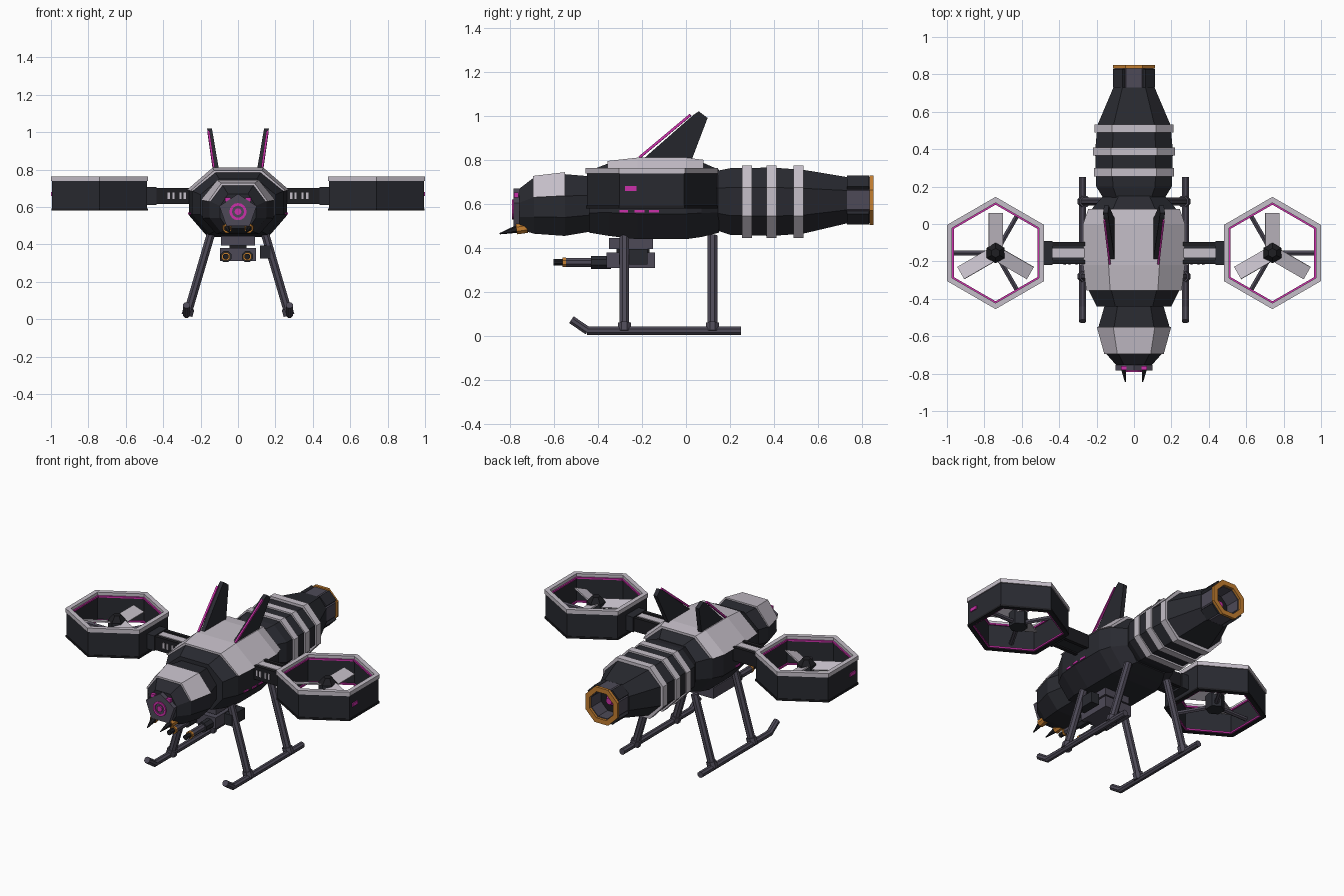
import bpy, bmesh, math
from mathutils import Vector, Matrix

if "Cube" in bpy.data.objects:
    bpy.data.objects.remove(bpy.data.objects["Cube"])


def material(name, rgb):
    m = bpy.data.materials.new(name)
    m.diffuse_color = (*rgb, 1)
    m.use_nodes = True
    m.node_tree.nodes["Principled BSDF"].inputs["Base Color"].default_value = m.diffuse_color
    return m


DARK = material("dark_hull", (0.022, 0.023, 0.030))
BLACK = material("black_trim", (0.013, 0.013, 0.016))
GREY = material("purple_grey_metal", (0.075, 0.068, 0.095))
WHITE = material("pale_panel", (0.56, 0.52, 0.58))
PINK = material("magenta_light", (0.60, 0.03, 0.40))
ORANGE = material("orange_metal", (0.55, 0.21, 0.03))


def make(name, verts, faces, mat):
    me = bpy.data.meshes.new(name)
    me.from_pydata([tuple(v) for v in verts], [], faces)
    bm = bmesh.new()
    bm.from_mesh(me)
    bmesh.ops.recalc_face_normals(bm, faces=bm.faces)
    bm.to_mesh(me)
    bm.free()
    me.materials.append(mat)
    ob = bpy.data.objects.new(name, me)
    bpy.context.collection.objects.link(ob)
    return ob


def bridge(name, rings, mat, closed=False):
    """Skin a list of equal rings; closed joins last to first (hollow tubes)."""
    n, k = len(rings[0]), len(rings)
    verts = [v for r in rings for v in r]
    faces = []
    for i in range(k if closed else k - 1):
        a, b = i * n, (i + 1) % k * n
        faces += [(a + j, a + (j + 1) % n, b + (j + 1) % n, b + j) for j in range(n)]
    if not closed:
        faces += [tuple(range(n)), tuple(range((k - 1) * n, k * n))]
    return make(name, verts, faces, mat)


def hull(name, rows, mat, shape, top_only=False, grow=0.0):
    """Loft eight-sided sections along y. rows: y, half width, low z, high z."""
    top, bot, up, low = shape
    rings = []
    for y, w, z0, z1 in rows:
        h = z1 - z0
        zu, zl = z0 + up * h, z0 + low * h
        w, z1, z0 = w + grow, z1 + grow, z0 - grow
        half = [(w, zu), (w * top, z1)]
        pts = half + [(-x, z) for x, z in reversed(half)]
        if not top_only:
            pts += [(-w, zl), (-w * bot, z0), (w * bot, z0), (w, zl)]
        rings.append([(x, y, z) for x, z in pts])
    return bridge(name, rings, mat)


def box(name, c, size, mat, rot=None):
    m = Matrix.Translation(c) @ (rot.to_4x4() if rot else Matrix())
    v = [m @ Vector((x * size[0] / 2, y * size[1] / 2, z * size[2] / 2))
         for x in (-1, 1) for y in (-1, 1) for z in (-1, 1)]
    f = [(0, 1, 3, 2), (4, 6, 7, 5), (0, 4, 5, 1), (2, 3, 7, 6), (0, 2, 6, 4), (1, 5, 7, 3)]
    return make(name, v, f, mat)


def rod(name, a, b, r, mat, n=8, r2=None):
    a, b = Vector(a), Vector(b)
    q = (b - a).to_track_quat('Z', 'Y')
    circ = [Vector((math.cos(2 * math.pi * (j + .5) / n), math.sin(2 * math.pi * (j + .5) / n), 0))
            for j in range(n)]
    return bridge(name, [[p + q @ (c * s) for c in circ]
                         for p, s in ((a, r), (b, r if r2 is None else r2))], mat)


def tube(name, c, axis, ro, ri, length, mat, n=6, phase=0.0):
    """Hollow prism starting at c and running along axis ('Y' or 'Z')."""
    rings = []
    for r, d in ((ro, 0), (ro, length), (ri, length), (ri, 0)):
        ring = []
        for j in range(n):
            t = phase + 2 * math.pi * j / n
            u, v = r * math.cos(t), r * math.sin(t)
            off = (u, v, d) if axis == 'Z' else (u, d, v)
            ring.append(Vector(c) + Vector(off))
        rings.append(ring)
    return bridge(name, rings, mat, closed=True)


# Fuselage with pale roof shell
BODY = (0.5, 0.62, 0.70, 0.32)
hull("fuselage", [(-.44, .20, .47, .75), (-.35, .245, .455, .785), (-.22, .262, .44, .80),
                  (0, .262, .44, .80), (.07, .235, .45, .79), (.15, .165, .47, .755)], DARK, BODY)
hull("roof_shell", [(-.355, .245, .455, .785), (-.22, .262, .44, .80), (0, .262, .44, .80),
                    (.08, .235, .45, .79)], WHITE, BODY, True, .01)

# Nose with pale hood
NOSE = (0.56, 0.6, 0.65, 0.3)
hull("nose", [(-.43, .155, .475, .725), (-.55, .19, .455, .735), (-.69, .152, .465, .72),
              (-.755, .095, .485, .67)], DARK, NOSE)
hull("nose_hood", [(-.55, .19, .455, .735), (-.695, .150, .465, .718)], WHITE, NOSE, True, .009)
pent = [(0.105 * math.sin(t), 0.575 + 0.095 * math.cos(t))
        for t in (2 * math.pi * j / 5 for j in range(5))]
bridge("nose_plate", [[(x, y, z) for x, z in pent] for y in (-.755, -.783)], GREY)
tube("lamp_ring", (0, -.79, .575), 'Y', .046, .032, .009, PINK, 16)
rod("lamp_core", (0, -.783, .575), (0, -.79, .575), .018, PINK, 12)
for s in (-1, 1):
    box("nose_light", (s * .055, -.77, .64), (.028, .02, .022), PINK)
    rod("fang_socket", (s * .06, -.72, .492), (s * .057, -.768, .485), .025, ORANGE)
    rod("fang", (s * .057, -.76, .488), (s * .046, -.845, .465), .019, BLACK, 6, .003)

# Tail boom with pale bands
TAIL = (0.56, 0.56, 0.71, 0.29)
hull("tail_boom", [(.14, .165, .48, .75), (.2, .202, .46, .762), (.39, .208, .455, .765),
                   (.53, .195, .465, .755), (.73, .11, .512, .722)], DARK, TAIL)
for y, w in ((.255, .203), (.365, .206), (.488, .199)):
    hull("tail_band", [(y, w, .458, .762), (y + .045, w, .458, .762)], WHITE, TAIL, False, .012)

# Exhaust nozzle
tube("nozzle", (0, .715, .617), 'Y', .113, .085, .12, GREY, 8, math.pi / 8)
tube("nozzle_ring", (0, .832, .617), 'Y', .122, .09, .018, ORANGE, 8, math.pi / 8)
rod("nozzle_back", (0, .72, .617), (0, .74, .617), .095, BLACK)
rod("nozzle_core", (0, .74, .617), (0, .775, .617), .04, PINK, 8, .02)
for k in range(4):
    t = math.pi / 4 + k * math.pi / 2
    box("nozzle_flap", (.113 * math.cos(t), .78, .617 + .113 * math.sin(t)),
        (.018, .10, .07), DARK, Matrix.Rotation(-t, 3, 'Y'))

for s in (-1, 1):
    # Leaning tail fin with lit leading edge
    outline = [(-.21, .79), (.035, 1.005), (.058, 1.02), (.098, .99), (.02, .785)]
    bridge("fin", [[(s * (.115 + (z - .8) * .17 + d), y, z) for y, z in outline]
                   for d in (-.013, .013)], DARK)
    rod("fin_light", (s * .13, -.212, .81), (s * .158, .02, 1.004), .008, PINK, 4)

    # Side dashes
    for y, x in ((-.28, .252), (-.21, .262), (-.145, .262)):
        box("side_dash", (s * x, y, .566), (.009, .045, .011), PINK)

    # Rotor arm
    box("arm", (s * .37, -.155, .658), (.26, .085, .07), DARK)
    for dy in (-.048, .048):
        box("arm_rail", (s * .37, -.155 + dy, .658), (.25, .022, .086), BLACK)
    box("arm_strip", (s * .37, -.155, .695), (.22, .05, .008), WHITE)
    box("arm_collar", (s * .462, -.155, .658), (.055, .13, .095), DARK)
    for x in (.285, .308, .345, .37):
        box("arm_tick", (s * x, -.216, .66), (.012, .006, .036), WHITE)

    # Hexagonal duct
    cx, cy = s * .74, -.155
    up = math.pi / 2
    tube("duct_wall", (cx, cy, .588), 'Z', .293, .267, .152, DARK, 6, up)
    tube("duct_rim", (cx, cy, .738), 'Z', .30, .268, .026, WHITE, 6, up)
    tube("duct_foot", (cx, cy, .58), 'Z', .298, .268, .012, BLACK, 6, up)
    tube("duct_light_top", (cx, cy, .735), 'Z', .270, .258, .010, PINK, 6, up)
    tube("duct_light_low", (cx, cy, .584), 'Z', .270, .258, .010, PINK, 6, up)
    box("duct_mark", (s * .996, -.25, .67), (.008, .052, .022), PINK)

    # Rotor hub, struts and blades
    rod("hub", (cx, cy, .60), (cx, cy, .70), .055, DARK, 6)
    rod("hub_cap", (cx, cy, .70), (cx, cy, .735), .055, BLACK, 6, .025)
    for k in range(3):
        t = (0 if s > 0 else math.pi) + k * 2 * math.pi / 3
        d = Vector((math.cos(t), math.sin(t), 0))
        rod("strut", Vector((cx, cy, .625)) + d * .03, Vector((cx, cy, .625))
            + d * .24, .014, GREY, 6)
        t = math.pi / 2 + k * 2 * math.pi / 3
        R = Matrix.Rotation(t, 3, 'Z') @ Matrix.Rotation(math.radians(18), 3, 'X')
        box("blade", Vector((cx, cy, .69)) + Vector((math.cos(t), math.sin(t), 0)) * .125,
            (.18, .078, .008), WHITE, R)

    # Landing skid
    rod("skid", (s * .275, -.45, .025), (s * .275, .25, .025), .02, GREY)
    rod("skid_toe", (s * .275, -.445, .024), (s * .275, -.52, .075), .02, GREY)
    for y in (-.28, .12):
        rod("skid_leg", (s * .145, y, .455), (s * .27, y, .03), .024, GREY)
        rod("leg_clamp", (s * .262, y, .058), (s * .273, y, .02), .032, GREY)

# Belly gun
box("gun_mount", (0, -.25, .42), (.18, .20, .05), GREY)
box("gun_neck", (0, -.24, .39), (.09, .15, .05), BLACK)
box("gun_body", (0, -.25, .345), (.19, .22, .07), GREY)
box("gun_ammo_box", (.145, -.24, .36), (.055, .13, .07), DARK)
for x in (-.065, .05):
    rod("gun_sleeve", (x, -.34, .335), (x, -.43, .335), .032, DARK)
    rod("gun_barrel", (x, -.42, .335), (x, -.55, .335), .022, GREY)
    rod("gun_ring", (x, -.545, .335), (x, -.56, .335), .024, ORANGE)
    rod("gun_muzzle", (x, -.56, .335), (x, -.60, .335), .016, BLACK)
